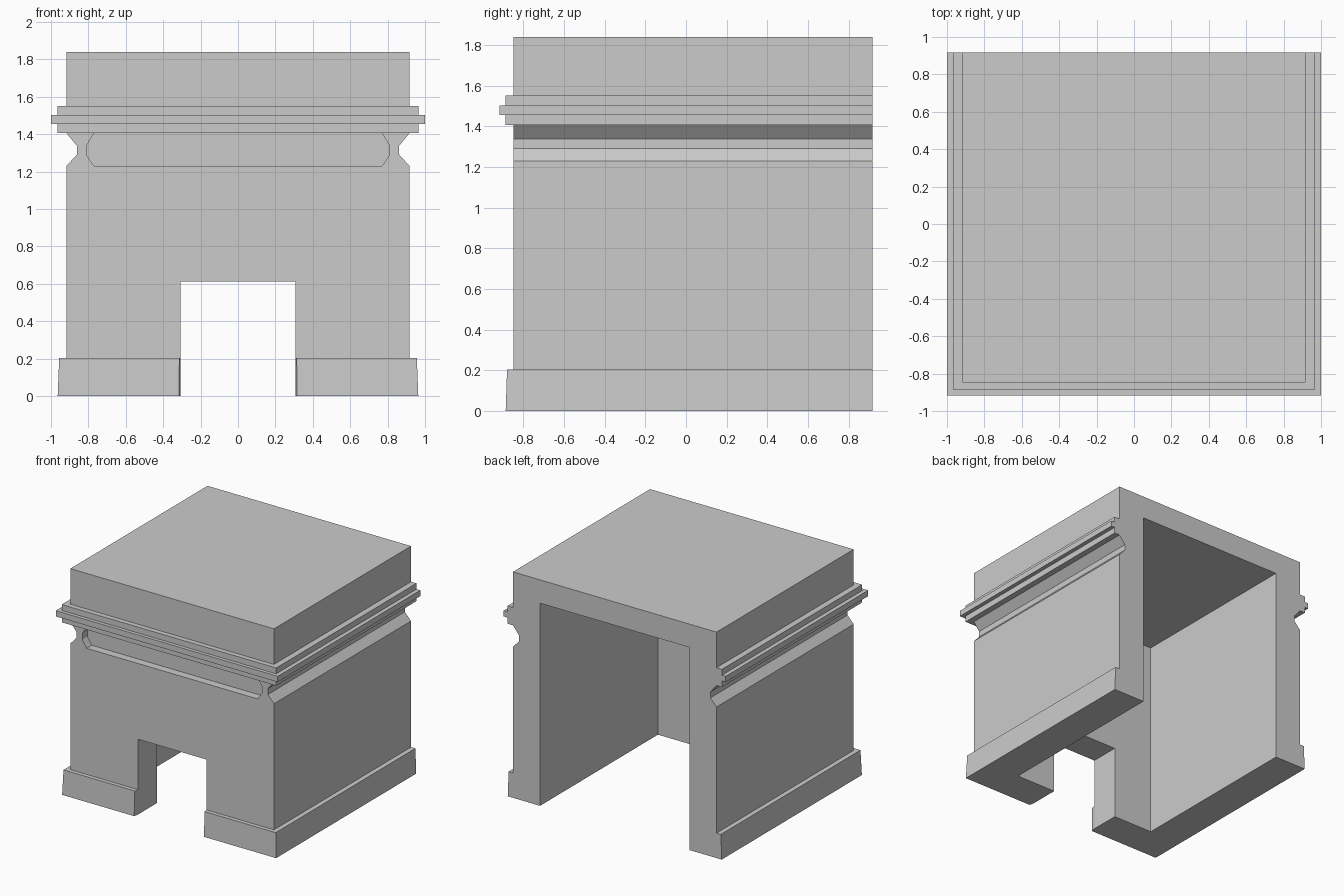
import bpy, bmesh

if "Cube" in bpy.data.objects:
    bpy.data.objects.remove(bpy.data.objects["Cube"])

BACK, FRONT, SIDE = 0.917, -0.847, 0.917


def loft(name, rings):
    """Solid joining a series of matching closed rings, capped at both ends."""
    bm = bmesh.new()
    loops = [[bm.verts.new(p) for p in ring] for ring in rings]
    n = len(loops[0])
    for a, b in zip(loops, loops[1:]):
        for i in range(n):
            j = (i + 1) % n
            bm.faces.new((a[i], a[j], b[j], b[i]))
    bm.faces.new(loops[0])
    bm.faces.new(loops[-1])
    bmesh.ops.recalc_face_normals(bm, faces=bm.faces)
    mesh = bpy.data.meshes.new(name)
    bm.to_mesh(mesh)
    bm.free()
    ob = bpy.data.objects.new(name, mesh)
    bpy.context.collection.objects.link(ob)
    return ob


def prism_y(name, outline, y0, y1):
    """Extrude an x-z outline along y."""
    return loft(name, [[(x, y, z) for x, z in outline] for y in (y0, y1)])


def sweep(name, profile, path):
    """Sweep an (offset, z) profile along path points (x, y, dx, dy)."""
    return loft(name, [[(x + dx * o, y + dy * o, z) for o, z in profile]
                       for x, y, dx, dy in path])


def symmetric(half):
    """Complete a right-hand outline with its mirror image."""
    return half + [(-x, z) for x, z in reversed(half)]


def cut(target, cutter):
    cutter.hide_render = True
    mod = target.modifiers.new("cut", 'BOOLEAN')
    mod.operation = 'DIFFERENCE'
    mod.solver = 'EXACT'
    mod.object = cutter
    bpy.context.view_layer.objects.active = target
    bpy.ops.object.modifier_apply(modifier=mod.name)
    bpy.data.objects.remove(cutter, do_unlink=True)


# Main block with a groove along each side
body = prism_y("body", symmetric([
    (SIDE, 0), (SIDE, 1.23), (0.862, 1.29), (0.862, 1.338),
    (SIDE, 1.405), (SIDE, 1.84)]), FRONT, BACK)

# Hollow interior open at the back, doorway, and front recess
cut(body, prism_y("interior_cutter", symmetric([(0.673, -0.2), (0.673, 1.65)]), -0.60, 1.2))
cut(body, prism_y("doorway_cutter", symmetric([(0.308, -0.2), (0.308, 0.613)]), -1.2, -0.4))
cut(body, prism_y("recess_cutter", symmetric([
    (0.77, 1.23), (0.81, 1.29), (0.81, 1.338), (0.77, 1.405)]), -1.2, FRONT + 0.065))

# Stepped cornice around three sides
corner = [(SIDE, BACK, 1, 0), (SIDE, FRONT, 1, -0.84)]
sweep("cornice", [(0, 1.405), (0.049, 1.405), (0.049, 1.455), (0.083, 1.455),
                  (0.083, 1.502), (0.049, 1.502), (0.049, 1.55), (0, 1.55)],
      corner + [(-x, y, -dx, dy) for x, y, dx, dy in reversed(corner)])

# Tapered plinth, interrupted by the doorway
plinth = sweep("plinth", [(0, 0), (0.047, 0), (0.039, 0.203), (0, 0.203)],
               corner + [(0.308, FRONT, 0.15, -0.84)])
plinth.modifiers.new("mirror", 'MIRROR').use_axis[0] = True
